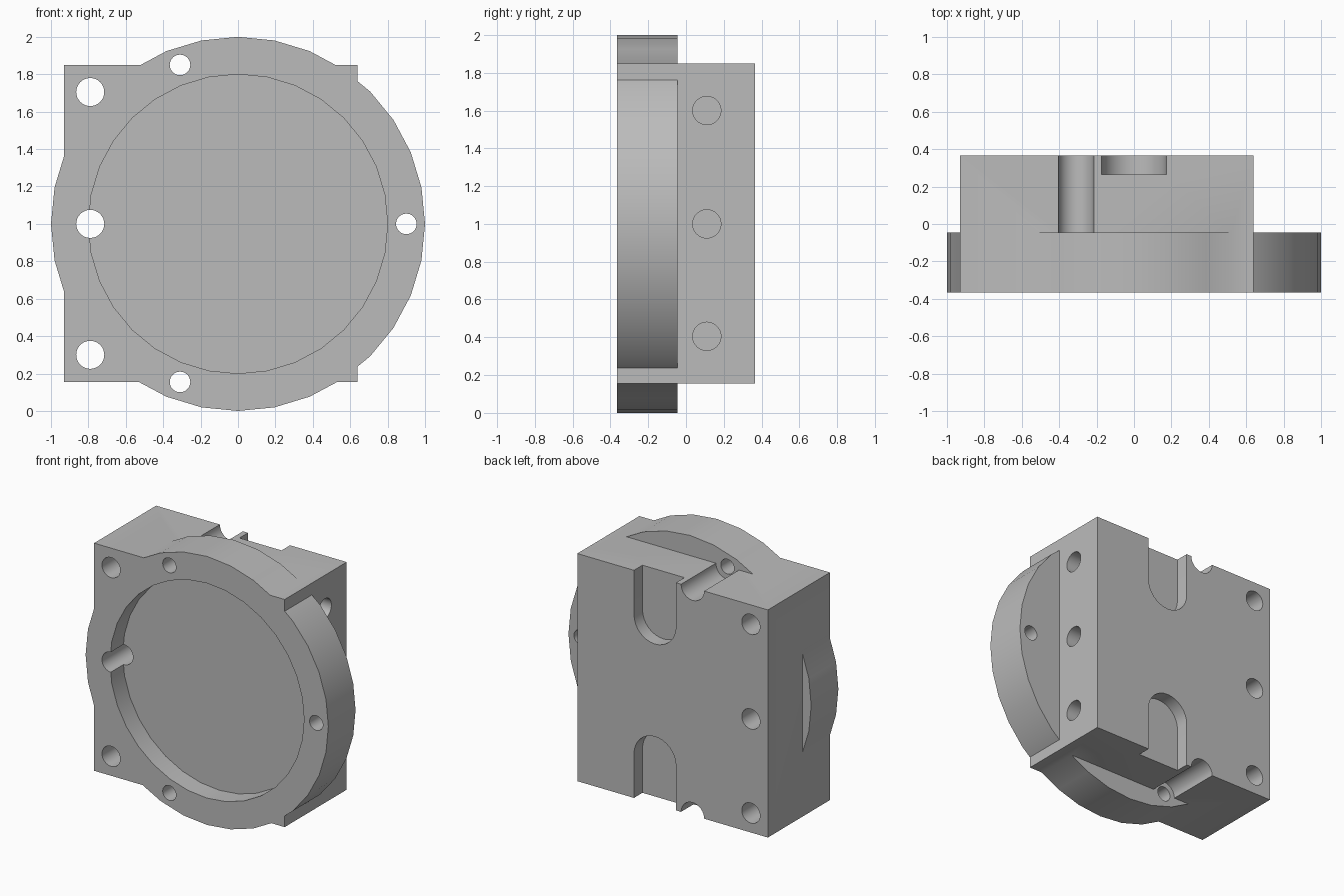
import bpy
import bmesh
from math import cos, sin, tau, radians
from mathutils import Vector

cube = bpy.data.objects.get("Cube")
if cube:
    bpy.data.objects.remove(cube, do_unlink=True)

# One plain grey for the whole casting
GREY = (0.5, 0.5, 0.5, 1)
grey = bpy.data.materials.new("plain_grey")
grey.use_nodes = True
grey.diffuse_color = GREY
grey.node_tree.nodes["Principled BSDF"].inputs["Base Color"].default_value = GREY

FRONT, BACK, STEP = -0.365, 0.365, -0.045
LEFT_X, RIGHT_X = -0.93, 0.64
LOW, HIGH, MID = 0.155, 1.85, 1.0
OVER = 0.1


def prism(name, outline, start, end, axis="y"):
    """Extrude a closed outline along y (points are x, z) or x (points are y, z)."""
    bm = bmesh.new()

    def place(p, d):
        return Vector((p[0], d, p[1])) if axis == "y" else Vector((d, p[0], p[1]))

    face = bm.faces.new([bm.verts.new(place(p, start)) for p in outline])
    ext = bmesh.ops.extrude_face_region(bm, geom=[face])
    verts = [g for g in ext["geom"] if isinstance(g, bmesh.types.BMVert)]
    bmesh.ops.translate(bm, verts=verts, vec=place((0, 0), end - start))
    bmesh.ops.recalc_face_normals(bm, faces=bm.faces)
    mesh = bpy.data.meshes.new(name)
    bm.to_mesh(mesh)
    bm.free()
    mesh.materials.append(grey)
    obj = bpy.data.objects.new(name, mesh)
    bpy.context.scene.collection.objects.link(obj)
    return obj


def circle(u, v, r, n=32):
    return [(u + r * cos(tau * i / n), v + r * sin(tau * i / n)) for i in range(n)]


def rect(u0, u1, v0, v1):
    return [(u0, v0), (u1, v0), (u1, v1), (u0, v1)]


def slot(r, inner, outer, sign, n=16):
    """Round-ended slot that runs out through the top (sign 1) or bottom (-1)."""
    arc = [(r * cos(tau / 2 * i / n), inner - sign * r * sin(tau / 2 * i / n))
           for i in range(n + 1)]
    return arc + [(-r, outer), (r, outer)]


def combine(target, tool, operation):
    mod = target.modifiers.new(tool.name, "BOOLEAN")
    mod.operation = operation
    mod.solver = "EXACT"
    mod.object = tool
    bpy.context.view_layer.objects.active = target
    bpy.ops.object.modifier_apply(modifier=mod.name)
    bpy.data.objects.remove(tool, do_unlink=True)


# Block with a round flange
body = prism("housing_body", rect(LEFT_X, RIGHT_X, LOW, HIGH), FRONT, BACK)
combine(body, prism("round_flange", circle(0, MID, 1.0), FRONT, STEP), "UNION")

cutters = []

# Shallow round recess in the front
cutters.append(prism("front_recess", circle(0, MID, 0.8), FRONT - OVER, FRONT + 0.15))

# Mounting holes through the block, and blind holes in its side
for z in (0.3, MID, 1.705):
    cutters.append(prism("mounting_hole", circle(-0.79, z, 0.075), FRONT - OVER, BACK + OVER))
for z in (0.405, MID, 1.6):
    cutters.append(prism("side_hole", circle(0.11, z, 0.075), RIGHT_X - 0.3, RIGHT_X + OVER, "x"))

# Flange screw hole on the side
cutters.append(prism("flange_hole", circle(0.9, MID, 0.055), FRONT - OVER, STEP + OVER))

# Flange holes, clearance grooves and back slots at top and bottom
for sign, edge in ((1, HIGH), (-1, LOW)):
    cutters.append(prism("flange_hole", circle(-0.31, edge, 0.055), FRONT - OVER, STEP + OVER))
    cutters.append(prism("screw_groove", circle(-0.31, edge, 0.095), STEP, BACK + OVER))
    cutters.append(prism("back_slot", slot(0.173, edge - sign * 0.33, edge + sign * OVER, sign),
                         BACK - 0.1, BACK + OVER))

for cutter in cutters:
    combine(body, cutter, "DIFFERENCE")

# Smooth the round walls, keep the edges crisp
bpy.ops.object.select_all(action="DESELECT")
body.select_set(True)
bpy.context.view_layer.objects.active = body
bpy.ops.object.shade_smooth_by_angle(angle=radians(30))
